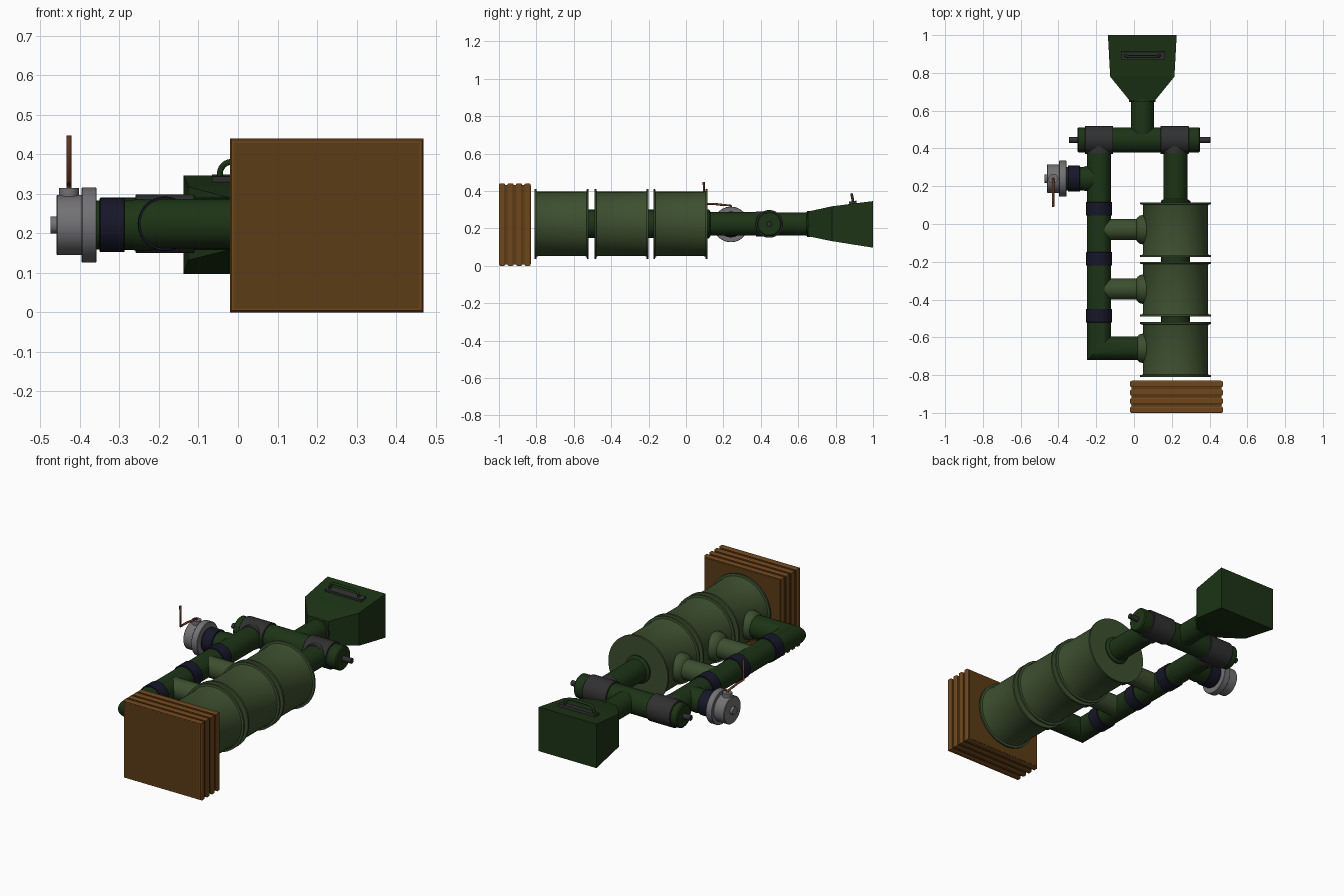
import bpy, bmesh, math
from mathutils import Vector, Matrix

if "Cube" in bpy.data.objects:
    bpy.data.objects.remove(bpy.data.objects["Cube"])

Z = 0.224
SEG = 48


def mat(name, rgb):
    m = bpy.data.materials.new(name)
    m.diffuse_color = (*rgb, 1)
    m.use_nodes = True
    m.node_tree.nodes["Principled BSDF"].inputs["Base Color"].default_value = m.diffuse_color
    return m


DARK = mat("dark_green", (0.012, 0.034, 0.008))
DRUM = mat("drum_green", (0.045, 0.078, 0.028))
WOOD = mat("wood_edge", (0.16, 0.062, 0.012))
PANEL = mat("wood_panel", (0.105, 0.045, 0.008))
GREY = mat("metal_grey", (0.17, 0.165, 0.175))
CHAR = mat("charcoal", (0.03, 0.03, 0.032))
NAVY = mat("navy_rubber", (0.008, 0.008, 0.022))
RUST = mat("lever_rust", (0.17, 0.05, 0.02))


def finish(bm, name, m, smooth=True):
    bmesh.ops.recalc_face_normals(bm, faces=bm.faces[:])
    me = bpy.data.meshes.new(name)
    bm.to_mesh(me)
    bm.free()
    me.materials.append(m)
    ob = bpy.data.objects.new(name, me)
    bpy.context.collection.objects.link(ob)
    if smooth:
        bpy.context.view_layer.objects.active = ob
        ob.select_set(True)
        bpy.ops.object.shade_smooth_by_angle(angle=math.radians(35))
        ob.select_set(False)
    return ob


def skin(rings, name, m, smooth=True):
    """Join matching rings of points and cap both ends."""
    bm = bmesh.new()
    vs = [[bm.verts.new(p) for p in r] for r in rings]
    n = len(vs[0])
    for a, b in zip(vs, vs[1:]):
        for i in range(n):
            bm.faces.new((a[i], a[(i + 1) % n], b[(i + 1) % n], b[i]))
    bm.faces.new(vs[0])
    bm.faces.new(vs[-1])
    return finish(bm, name, m, smooth)


def lathe(name, axis, centre, profile, m, seg=SEG):
    """Turned part; profile lists (absolute position on axis, radius)."""
    rings = []
    for t, r in profile:
        ring = []
        for i in range(seg):
            a = math.tau * i / seg
            c, s = r * math.cos(a), r * math.sin(a)
            p = {'x': (t, centre[0] + c, centre[1] + s),
                 'y': (centre[0] + c, t, centre[1] + s),
                 'z': (centre[0] + c, centre[1] + s, t)}[axis]
            ring.append(p)
        rings.append(ring)
    return skin(rings, name, m)


def rod(name, axis, centre, a, b, r, m, bev=0.0):
    prof = [(a, r), (b, r)]
    if bev:
        prof = [(a, r - bev), (a + bev, r), (b - bev, r), (b, r - bev)]
    return lathe(name, axis, centre, prof, m)


def box(name, lo, hi, m):
    bm = bmesh.new()
    lo, hi = Vector(lo), Vector(hi)
    bmesh.ops.create_cube(bm, size=1, matrix=Matrix.Translation((lo + hi) / 2)
                          @ Matrix.Diagonal((*(hi - lo), 1)))
    return finish(bm, name, m, False)


def tube(name, pts, r, m):
    cu = bpy.data.curves.new(name, 'CURVE')
    cu.dimensions = '3D'
    cu.bevel_depth = r
    cu.bevel_resolution = 3
    cu.use_fill_caps = True
    sp = cu.splines.new('POLY')
    sp.points.add(len(pts) - 1)
    for q, p in zip(sp.points, pts):
        q.co = (*p, 1)
    cu.materials.append(m)
    ob = bpy.data.objects.new(name, cu)
    bpy.context.collection.objects.link(ob)


# Wooden filter block: panels, core and raised bands
box("filter_core", (-0.012, -0.994, 0.008), (0.462, -0.836, 0.432), PANEL)
for i in range(4):
    y = -1.0 + i * 0.0455
    lo, hi = (-0.02, 0.0), (0.47, 0.44)
    band = skin([[(x, yy, z) for x, z in ((lo[0] + d, lo[1] + d), (hi[0] - d, lo[1] + d),
                                         (hi[0] - d, hi[1] - d), (lo[0] + d, hi[1] - d))]
                 for yy, d in ((y, 0.004), (y + 0.006, 0), (y + 0.027, 0), (y + 0.033, 0.004))],
                "filter_band", WOOD, False)
for name, y in (("filter_front_panel", -1.0), ("filter_back_panel", -0.832)):
    box(name, (-0.01, y - 0.0005, 0.01), (0.46, y + 0.003, 0.43), PANEL)

# Three drums with end rims and necks between them
X = 0.22
for a, b in ((-0.81, -0.52), (-0.49, -0.20), (-0.175, 0.115)):
    R, r = 0.187, 0.172
    lathe("drum", 'y', (X, Z), [(a, R), (a + .01, R), (a + .012, r + .003), (a + .02, r),
                               (b - .02, r), (b - .012, r + .003), (b - .01, R), (b, R)], DRUM, 64)
for y in (-0.505, -0.1875):
    rod("drum_neck", 'y', (X, Z), y - 0.03, y + 0.03, 0.076, DARK)

# Outlet from the last drum
lathe("outlet_pipe", 'y', (X, Z), [(0.10, 0.078), (0.122, 0.078), (0.132, 0.063), (0.43, 0.063)], DARK)

# Side manifold with mitred corner
r, px, py = 0.063, -0.185, -0.658
circ = [(r * math.cos(math.tau * i / SEG), r * math.sin(math.tau * i / SEG)) for i in range(SEG)]
skin([[(px + c, 0.44, Z + s) for c, s in circ],
      [(px + c, py + c, Z + s) for c, s in circ],
      [(0.07, py + c, Z + s) for c, s in circ]], "manifold_pipe", DARK)
for y in (0.08, -0.185, -0.485):
    rod("manifold_sleeve", 'y', (px, Z), y - 0.036, y + 0.036, 0.069, NAVY, 0.002)

# Branches into the drums, each with a flared foot
for y in (-0.03, -0.345):
    rod("drum_branch", 'x', (y, Z), -0.185, 0.07, 0.056, DRUM)
for y in (-0.03, -0.345, py):
    lathe("branch_flare", 'x', (y, Z), [(0.012, 0.056), (0.02, 0.066), (0.03, 0.074),
                                      (0.045, 0.078), (0.08, 0.078)], DRUM)

# Cross pipe with sleeves and spindle ends
rod("cross_pipe", 'x', (0.445, Z), -0.30, 0.35, 0.066, DARK, 0.006)
for x in (-0.185, 0.215):
    rod("cross_sleeve", 'x', (0.445, Z), x - 0.075, x + 0.075, 0.074, CHAR, 0.002)
    rod("tee_socket", 'y', (x, Z), 0.375, 0.445, 0.066, CHAR)
for a, b in ((-0.345, -0.29), (0.34, 0.405)):
    rod("cross_spindle", 'x', (0.445, Z), a, b, 0.015, CHAR, 0.002)

# Side inlet valve
vy, vz = 0.24, 0.221
lathe("valve_pipe", 'x', (vy, vz), [(-0.36, 0.062), (-0.27, 0.062), (-0.255, 0.066),
                                  (-0.235, 0.075), (-0.20, 0.075)][:3] + [(-0.185, 0.062)], DARK)
rod("valve_sleeve", 'x', (vy, vz), -0.35, -0.287, 0.069, NAVY, 0.002)
rod("valve_flange", 'x', (vy, vz), -0.396, -0.358, 0.095, GREY, 0.002)
rod("valve_body", 'x', (vy, vz), -0.46, -0.39, 0.076, GREY, 0.003)
rod("valve_cap", 'x', (vy, vz), -0.475, -0.455, 0.022, GREY)
rod("valve_boss", 'z', (-0.428, vy), 0.26, 0.315, 0.025, GREY)
tube("valve_lever", [(-0.428, vy, 0.30), (-0.428, vy, 0.322), (-0.428, 0.19, 0.326),
                     (-0.428, 0.15, 0.331), (-0.428, 0.097, 0.331), (-0.428, 0.095, 0.447)],
     0.0062, RUST)

# Neck and hood at the back
hx = 0.044
lathe("hood_neck", 'y', (hx, Z), [(0.445, 0.061), (0.645, 0.061), (0.647, 0.07),
                                (0.662, 0.07)], DARK)
skin([[(hx - w, y, a), (hx + w, y, a), (hx + w, y, b), (hx - w, y, b)]
      for y, w, a, b in ((0.652, 0.066, 0.158, 0.29), (0.78, 0.17, 0.132, 0.318),
                         (1.0, 0.182, 0.097, 0.346))], "hood", DARK, False)

# Carry handle on the hood
base = box("handle_plate", (-0.115, -0.02, -0.007), (0.115, 0.02, 0.012), CHAR)
base.location = (hx + 0.005, 0.893, 0.334)
base.rotation_euler = (0.126, 0, 0)
arc = [(hx - 0.09, 0.892, 0.34)]
for k in range(7):
    a = math.pi / 2 * k / 6
    arc.append((hx - 0.06 - 0.03 * math.cos(a), 0.892 - 0.006 * math.sin(a),
                0.35 + 0.031 * math.sin(a)))
arc += [(2 * hx - x, y, z) for x, y, z in reversed(arc)]
tube("handle_grip", arc, 0.0075, DARK)
